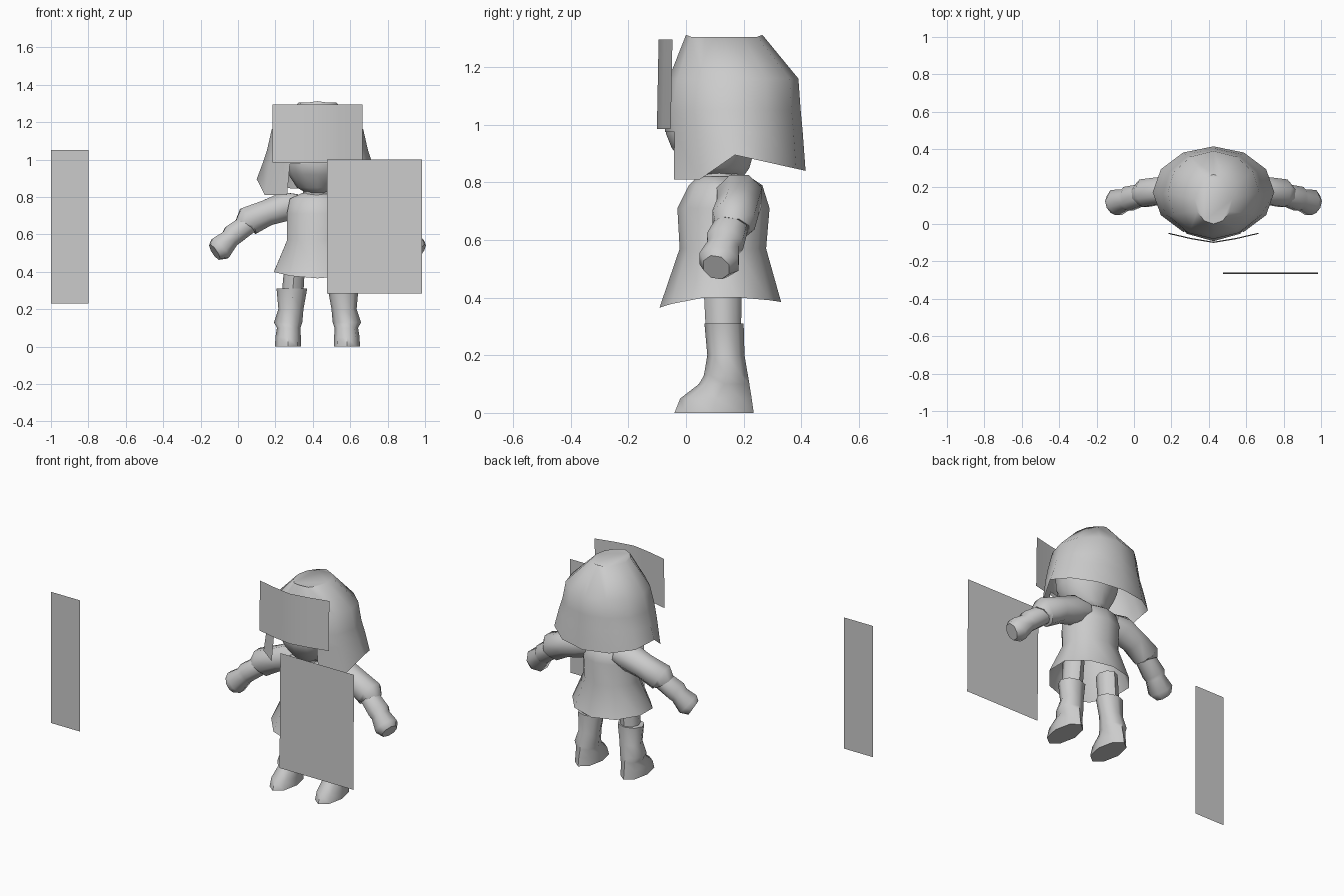
import bpy, bmesh, math
from mathutils import Vector

cube = bpy.data.objects.get("Cube")
if cube:
    bpy.data.objects.remove(cube, do_unlink=True)

CX = 0.425  # the figure's own centre line

grey = bpy.data.materials.new("plain grey")
grey.use_nodes = True
GREY = (0.6, 0.6, 0.6, 1)
grey.diffuse_color = GREY
grey.node_tree.nodes["Principled BSDF"].inputs["Base Color"].default_value = GREY


def finish(bm, name, angle=50, solid=True):
    if solid:
        bmesh.ops.recalc_face_normals(bm, faces=bm.faces)
    mesh = bpy.data.meshes.new(name)
    bm.to_mesh(mesh)
    bm.free()
    mesh.materials.append(grey)
    ob = bpy.data.objects.new(name, mesh)
    bpy.context.collection.objects.link(ob)
    bpy.ops.object.select_all(action='DESELECT')
    ob.select_set(True)
    bpy.context.view_layer.objects.active = ob
    bpy.ops.object.shade_smooth_by_angle(angle=math.radians(angle))
    return ob


def loft(name, rings, start=True, end=True, skip=None, angle=50):
    """Skin closed rings; skip(ring, column) leaves a face out."""
    bm = bmesh.new()
    vs = [[bm.verts.new(p) for p in r] for r in rings]
    n = len(rings[0])
    for i in range(len(vs) - 1):
        for j in range(n):
            if skip and skip(i, j):
                continue
            k = (j + 1) % n
            bm.faces.new((vs[i][j], vs[i][k], vs[i + 1][k], vs[i + 1][j]))
    if start:
        bm.faces.new(vs[0])
    if end:
        bm.faces.new(vs[-1])
    loose = [v for v in bm.verts if not v.link_faces]
    bmesh.ops.delete(bm, geom=loose, context='VERTS')
    return finish(bm, name, angle)


def ring(z, rx, y0, y1, n=12, cx=CX, zf=None):
    """Level oval from y0 (front) to y1 (back); column 0 is the front."""
    out = []
    for j in range(n):
        a = 2 * math.pi * j / n
        front = math.cos(a)
        y = (y0 + y1) / 2 - front * (y1 - y0) / 2
        out.append(Vector((cx + rx * math.sin(a), y, zf(front) if zf else z)))
    return out


def panel(name, columns, z0, z1, lean=0.0):
    """Thin upright sheet through the given (x, y) columns."""
    bm = bmesh.new()
    lo = [bm.verts.new((x, y - lean, z0)) for x, y in columns]
    hi = [bm.verts.new((x, y, z1)) for x, y in columns]
    for i in range(len(columns) - 1):
        bm.faces.new((lo[i], lo[i + 1], hi[i + 1], hi[i]))
    return finish(bm, name, solid=False)


# Flat sheets: loose blade, shield and bent visor
panel("blade_panel", [(-1.0, -0.42), (-0.8, -0.42)], 0.23, 1.05)
panel("shield_panel", [(0.475, -0.26), (0.985, -0.26)], 0.285, 1.0, 0.008)
panel("visor_panel", [(0.185, -0.047), (0.305, -0.075), (CX, -0.095),
                      (0.545, -0.075), (0.665, -0.047)], 0.985, 1.295, 0.006)

# Tunic with a flared open hem
loft("tunic", [
    ring(0.82, 0.09, 0.04, 0.22, 10),
    ring(0.79, 0.155, 0.01, 0.265, 10),
    ring(0.71, 0.172, -0.03, 0.29, 10),
    ring(0.57, 0.17, -0.022, 0.278, 10),
    ring(0.39, 0.245, -0.092, 0.33, 10,
         zf=lambda f: 0.402 - (0.037 if f > 0 else 0.017) * f * f),
], end=False)

# Neck and face
loft("neck", [ring(0.78, 0.08, 0.03, 0.2, 8), ring(0.89, 0.075, 0.03, 0.2, 8)])
loft("face", [
    ring(1.06, 0.19, -0.06, 0.27),
    ring(0.97, 0.175, -0.07, 0.26),
    ring(0.92, 0.155, -0.05, 0.24),
    ring(0.85, 0.11, 0.005, 0.22),
    ring(0.822, 0.06, 0.03, 0.2),
])


# Hood of hair, open below and around the face
def hair_rim(front):
    if front > 0.45:
        return 0.81
    if front > -0.2:
        return 0.895 - 0.03 * max(front, 0)
    return 0.895 + 0.055 * front


hood_rings = [
    ring(1.305, 0.10, 0.0, 0.265),
    ring(1.16, 0.245, -0.06, 0.39),
    ring(1.05, 0.27, -0.08, 0.398),
    ring(0.975, 0.295, -0.072, 0.405),
    ring(0.86, 0.325, -0.075, 0.415, zf=hair_rim),
]
for j in (0, 6):  # crown ridge
    hood_rings[0][j].z = 1.312
loft("hair_hood", hood_rings, end=False,
     skip=lambda i, j: i == 3 and j in (0, 11))


def arm_tube(name, path, side, n=8):
    """Tube along (dx, y, z, radius y, radius across) stations."""
    pts = [Vector((CX + side * p[0], p[1], p[2])) for p in path]
    rings = []
    for i, p in enumerate(path):
        t = (pts[min(i + 1, len(pts) - 1)] - pts[max(i - 1, 0)]).normalized()
        u = (Vector((0, 1, 0)) - t * t.y).normalized()
        v = t.cross(u)
        rings.append([pts[i] + u * p[3] * math.cos(a) + v * p[4] * math.sin(a)
                      for a in (2 * math.pi * (j + 0.5) / n for j in range(n))])
    return loft(name, rings)


SLEEVE = [(0.10, 0.18, 0.76, 0.08, 0.06), (0.17, 0.185, 0.75, 0.085, 0.085),
          (0.27, 0.18, 0.715, 0.078, 0.075), (0.37, 0.165, 0.67, 0.08, 0.085),
          (0.385, 0.16, 0.645, 0.065, 0.065)]
HAND = [(0.37, 0.16, 0.655, 0.06, 0.058), (0.455, 0.135, 0.595, 0.07, 0.062),
        (0.47, 0.13, 0.575, 0.06, 0.055), (0.52, 0.115, 0.525, 0.075, 0.072),
        (0.55, 0.105, 0.505, 0.05, 0.05)]

for side, word in ((1, "left"), (-1, "right")):
    arm_tube(word + "_sleeve", SLEEVE, side)
    arm_tube(word + "_hand", HAND, side)

    def leg_ring(z, rx, y0, y1, zf=None, dx=0.147):
        return ring(z, rx, y0, y1, 8, CX + side * dx, zf)

    # Leg, then the boot with its sloping toe
    loft(word + "_leg", [leg_ring(0.46, 0.055, 0.06, 0.195, dx=0.12),
                         leg_ring(0.26, 0.058, 0.07, 0.19, dx=0.135)])
    loft(word + "_boot", [
        leg_ring(0.31, 0.082, 0.064, 0.2, dx=0.137),
        leg_ring(0.20, 0.067, 0.074, 0.203, dx=0.142),
        leg_ring(0.13, 0.076, 0.062, 0.215, dx=0.157),
        leg_ring(0.10, 0.063, 0.045, 0.22, dx=0.154),
        leg_ring(0.05, 0.068, -0.02, 0.228, dx=0.157),
        leg_ring(0.0, 0.07, -0.04, 0.235, dx=0.157),
    ])
